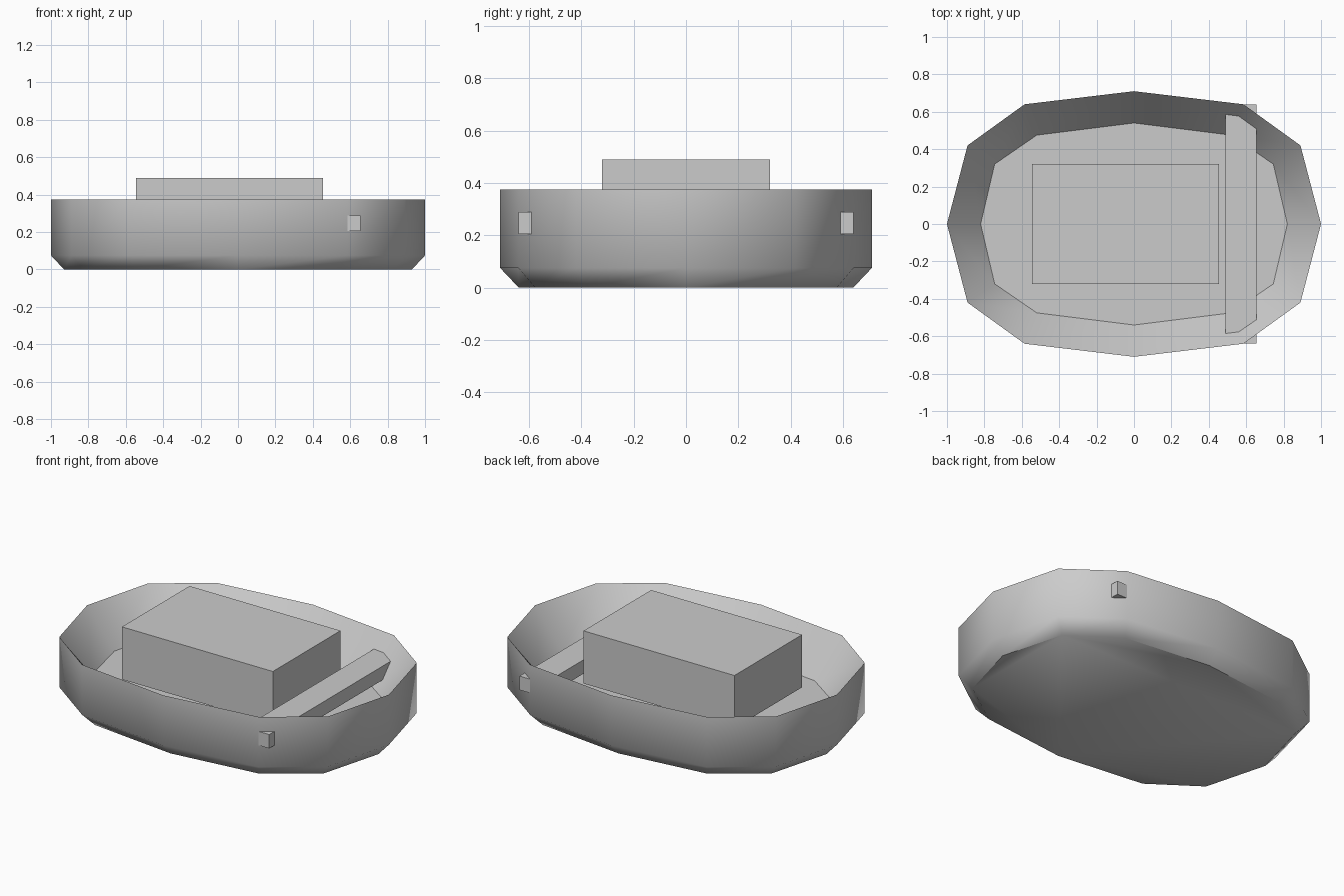
import bpy
import bmesh
from math import radians

cube = bpy.data.objects.get("Cube")
if cube:
    bpy.data.objects.remove(cube, do_unlink=True)

grey = bpy.data.materials.new("light_grey")
grey.use_nodes = True
grey.diffuse_color = (0.6, 0.6, 0.6, 1)
grey.node_tree.nodes["Principled BSDF"].inputs["Base Color"].default_value = (0.6, 0.6, 0.6, 1)


def finish(name, bm):
    bmesh.ops.recalc_face_normals(bm, faces=bm.faces)
    mesh = bpy.data.meshes.new(name)
    bm.to_mesh(mesh)
    bm.free()
    mesh.materials.append(grey)
    obj = bpy.data.objects.new(name, mesh)
    bpy.context.collection.objects.link(obj)
    return obj


def box(name, x, y, z):
    bm = bmesh.new()
    bmesh.ops.create_cube(bm, size=1)
    for v in bm.verts:
        for i, (low, high) in enumerate((x, y, z)):
            v.co[i] = high if v.co[i] > 0 else low
    return finish(name, bm)


def full_ring(quarter):
    """Mirror a quarter outline, from +x to +y, into a closed loop."""
    half = quarter + [(-x, y) for x, y in quarter[-2::-1]]
    return half + [(x, -y) for x, y in half[-2:0:-1]]


# Hull: outer wall with chamfered bottom, and an inside sloping to a raised floor
outline = [(1, 0), (0.89, 0.42), (0.585, 0.64), (0, 0.71)]
base = [(x * 0.93, y * 0.9) for x, y in outline]
floor = [(0.82, 0), (0.745, 0.32), (0.52, 0.475), (0, 0.54)]
levels = [(base, 0), (outline, 0.075), (outline, 0.375), (floor, 0.148)]

bm = bmesh.new()
rings = [[bm.verts.new((x, y, z)) for x, y in full_ring(q)] for q, z in levels]
count = len(rings[0])
for low, high in zip(rings, rings[1:]):
    for i in range(count):
        j = (i + 1) % count
        bm.faces.new((low[i], low[j], high[j], high[i]))
bm.faces.new(rings[0])
bm.faces.new(rings[-1])
hull = finish("hull", bm)
bpy.ops.object.select_all(action="DESELECT")
hull.select_set(True)
bpy.context.view_layer.objects.active = hull
bpy.ops.object.shade_smooth_by_angle(angle=radians(47))

# Central block
box("central_block", (-0.545, 0.455), (-0.32, 0.32), (0.175, 0.49))

# Cross bench whose ends poke through the hull
box("cross_bench", (0.49, 0.655), (-0.64, 0.64), (0.205, 0.288))
